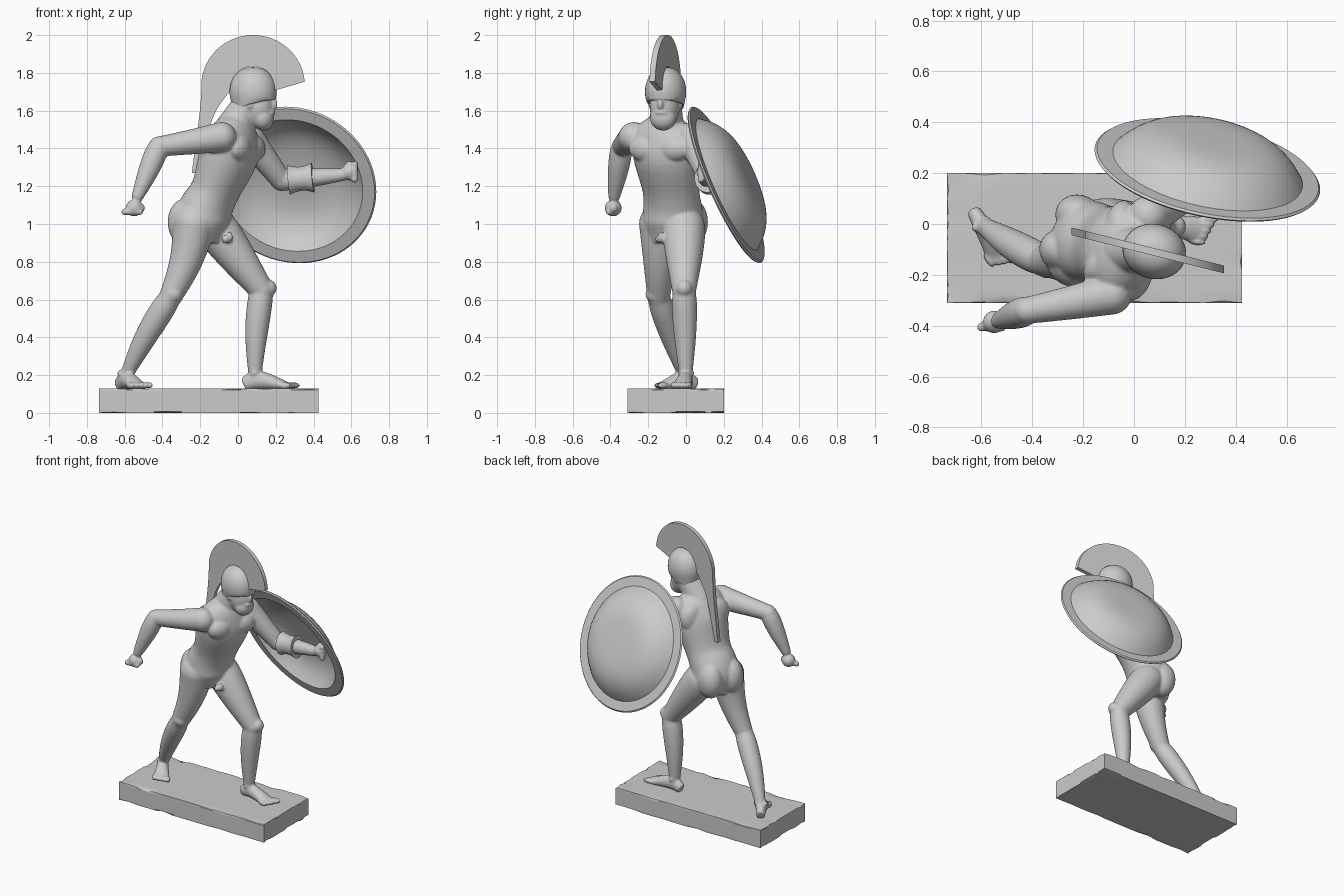
import bpy, bmesh, math, random
from mathutils import Vector, Matrix

random.seed(4)
if "Cube" in bpy.data.objects:
    bpy.data.objects.remove(bpy.data.objects["Cube"])

GREY = (.6, .6, .6, 1)
stone = bpy.data.materials.new("grey_stone")
stone.use_nodes = True
stone.diffuse_color = GREY
stone.node_tree.nodes["Principled BSDF"].inputs["Base Color"].default_value = GREY


def finish(bm, name, angle=35):
    """Turn a bmesh into a named, shaded object."""
    bmesh.ops.recalc_face_normals(bm, faces=bm.faces[:])
    mesh = bpy.data.meshes.new(name)
    bm.to_mesh(mesh)
    bm.free()
    mesh.materials.append(stone)
    ob = bpy.data.objects.new(name, mesh)
    bpy.context.collection.objects.link(ob)
    bpy.ops.object.select_all(action='DESELECT')
    ob.select_set(True)
    bpy.context.view_layer.objects.active = ob
    bpy.ops.object.shade_smooth_by_angle(angle=math.radians(angle))
    return ob


def spline(points, steps=5):
    """Catmull-Rom curve through tuples of any length."""
    out = []
    last = len(points) - 1
    for i in range(last):
        quad = points[max(i - 1, 0)], points[i], points[i + 1], points[min(i + 2, last)]
        for k in range(steps):
            t = k / steps
            out.append([b + t / 2 * (c - a + t * (2*a - 5*b + 4*c - d + t * (3*(b - c) + d - a)))
                        for a, b, c, d in zip(*quad)])
    return out + [list(points[last])]


def skin(bm, rings):
    """Join rings of points into a capped tube."""
    loops = [[bm.verts.new(point) for point in ring] for ring in rings]
    count = len(loops[0])
    for low, high in zip(loops, loops[1:]):
        for j in range(count):
            following = (j + 1) % count
            bm.faces.new((low[j], low[following], high[following], high[j]))
    bm.faces.new(loops[0])
    bm.faces.new(loops[-1])


def ring_angles(count):
    return [math.tau * j / count for j in range(count)]


def loft(bm, points, side):
    """Elliptical tube: each point is x, y, z, radius along side, other radius."""
    points = spline(points)
    centres = [Vector(point[:3]) for point in points]
    rings = []
    for i, (centre, point) in enumerate(zip(centres, points)):
        along = centres[min(i + 1, len(centres) - 1)] - centres[max(i - 1, 0)]
        along.normalize()
        across = Vector(side) - along * along.dot(Vector(side))
        across.normalize()
        other = along.cross(across)
        rings.append([centre + across * point[3] * math.cos(a) + other * point[4] * math.sin(a)
                      for a in ring_angles(32)])
    skin(bm, rings)


def blob(bm, centre, size, yaw=0):
    matrix = (Matrix.Translation(centre) @ Matrix.Rotation(math.radians(yaw), 4, 'Z')
              @ Matrix.Diagonal((*size, 1)))
    bmesh.ops.create_uvsphere(bm, u_segments=24, v_segments=14, radius=1, matrix=matrix)


def ball(bm, centre, radius):
    blob(bm, centre, (radius, radius, radius))


def limb(bm, start, end, start_radius, end_radius, muscle=0, bow=0):
    """Tapered limb segment with a muscle swelling and a forward or backward bow."""
    points = []
    for i in range(9):
        t = i / 8
        centre = start.lerp(end, t)
        centre.x += bow * math.sin(math.pi * t)
        radius = start_radius + (end_radius - start_radius) * t
        radius += muscle * math.sin(math.pi * t ** .7)
        points.append((*centre, radius, radius))
    loft(bm, points, (.1, 1, 0))
    ball(bm, start, start_radius)
    ball(bm, end, end_radius)


def fist(bm, centre, row, curl):
    """Palm with four curled fingers and a thumb."""
    ball(bm, centre, .045)
    for k in range(4):
        ball(bm, centre + row * (k - 1.5) * .026 + curl * .035, .019)
    ball(bm, centre + row * .035, .024)


def frame(x, y, yaw):
    """Placement function: forward, leftward, height for a turned part."""
    turn = Matrix.Rotation(math.radians(yaw), 3, 'Z')
    return lambda forward, left, z: Vector((x, y, z)) + turn @ Vector((forward, left, 0))


# Base slab with worn top and bottom edges
bm = bmesh.new()
bmesh.ops.create_cube(bm, size=1)
bmesh.ops.subdivide_edges(bm, edges=bm.edges[:], cuts=15, use_grid_fill=True)
slab_size, slab_centre = (1.16, .51, .13), (-.155, -.055, .065)
for v in bm.verts:
    worn = abs(v.co.z) > .499 and max(abs(v.co.x), abs(v.co.y)) > .499
    chip = random.random() ** 3 * .016 if worn else 0
    v.co = [c * (size - chip) + middle for c, size, middle in zip(v.co, slab_size, slab_centre)]
finish(bm, "base_slab", 30)

# Torso
TURN, LOOK = -25, -14
body = bmesh.new()
chest = frame(-.03, -.105, TURN)
hips = frame(-.18, -.07, TURN)
leftward = hips(0, 1, 0) - hips(0, 0, 0)
loft(body, [(-.19, -.07, .9, .13, .1), (-.19, -.07, 1, .165, .14), (-.17, -.07, 1.08, .16, .14),
            (-.12, -.08, 1.18, .155, .125), (-.05, -.1, 1.36, .185, .15),
            (-.02, -.11, 1.48, .18, .12), (0, -.11, 1.56, .085, .075)], leftward)
for s in (-1, 1):
    blob(body, chest(.085, s * .085, 1.4), (.055, .09, .07), TURN)
    blob(body, chest(-.08, s * .09, 1.41), (.05, .09, .1), TURN)
    blob(body, hips(-.075, s * .075, 1.01), (.095, .085, .125), TURN)
    ball(body, hips(.135, s * .016, .92), .022)
blob(body, hips(.15, 0, .93), (.018, .014, .03), TURN)

# Neck and bearded face
head = frame(.08, -.108, LOOK)
limb(body, chest(0, 0, 1.5), head(-.02, 0, 1.65), .095, .078)
for centre, size in ((head(0, 0, 1.7), (.11, .095, .11)), (head(.02, 0, 1.62), (.09, .08, .11)),
                     (head(.055, 0, 1.56), (.058, .07, .066)),
                     (head(.11, 0, 1.635), (.024, .016, .034)),
                     (head(.1, 0, 1.59), (.022, .035, .01))):
    blob(body, centre, size, LOOK)
for s in (-1, 1):
    blob(body, head(.095, s * .035, 1.668), (.022, .03, .01), LOOK)
    blob(body, head(0, s * .08, 1.635), (.02, .014, .03), LOOK)

# Arms: one swung back, one bent behind the shield
right_elbow, right_wrist = Vector((-.42, -.34, 1.41)), Vector((-.53, -.38, 1.15))
left_elbow, left_wrist = Vector((.23, .125, 1.23)), Vector((.55, .1, 1.26))
limb(body, chest(.02, -.18, 1.46), right_elbow, .08, .053, bow=.01)
limb(body, right_elbow, right_wrist, .054, .033, muscle=.011)
limb(body, chest(.02, .16, 1.46), left_elbow, .08, .056)
limb(body, left_elbow, left_wrist, .054, .034, muscle=.006)
fist(body, Vector((-.55, -.385, 1.085)), Vector((1, 0, 0)), Vector((-.3, -.6, -.6)))
fist(body, Vector((.59, .1, 1.275)), Vector((0, 0, 1)), Vector((.8, -.6, 0)))

# Legs: the right one pushing off, the left one bent forward
right_knee, right_ankle = Vector((-.36, -.145, .61)), Vector((-.6, 0, .18))
left_knee, left_ankle = Vector((.125, -.01, .65)), Vector((.09, 0, .18))
limb(body, hips(-.02, -.08, 1), right_knee, .115, .06, bow=.02)
limb(body, right_knee, right_ankle, .058, .031, muscle=.015, bow=-.012)
limb(body, hips(.03, .08, .98), left_knee, .112, .064, muscle=.008)
limb(body, left_knee, left_ankle, .06, .032, muscle=.014, bow=-.01)
ball(body, left_knee + Vector((.035, 0, .01)), .045)
ball(body, right_knee + Vector((.02, -.02, .02)), .05)

# Feet, ankle bones and toes
for ankle, yaw, length in ((left_ankle, -8, .17), (right_ankle, -59, .14)):
    foot = frame(ankle.x, ankle.y, yaw)
    across = foot(0, 1, 0) - foot(0, 0, 0)
    loft(body, [(*foot(-.06, 0, .15), .028, .035), (*foot(.02, 0, .175), .038, .048),
                (*foot(length, 0, .14), .053, .024)], across)
    for s in (-1, 1):
        ball(body, foot(0, s * .026, .21), .018)
    for k in range(5):
        toe = foot(length + .03 - k * .009, .048 - k * .024, .145)
        blob(body, toe, (.036, .013, .018), yaw)

warrior = finish(body, "warrior_body", 180)
fuse = warrior.modifiers.new("fuse", 'REMESH')
fuse.mode = 'VOXEL'
fuse.voxel_size = .007
fuse.use_smooth_shade = True
soften = warrior.modifiers.new("soften", 'SMOOTH')
soften.factor = .5
soften.iterations = 8

# Helmet bowl with a raised brow and a lowered neck guard
bm = bmesh.new()
rings = []
for i in range(13):
    rise = math.radians(i * 9.9 - 30)
    spread = math.cos(rise) ** .85
    rings.append([head(.126 * spread * math.cos(a), .108 * spread * math.sin(a),
                       1.7 + .13 * math.sin(rise)) for a in ring_angles(40)])
for j, a in enumerate(ring_angles(40)):
    rings[0][j].z += .025 * max(0, math.cos(a)) - .04 * max(0, -math.cos(a))
skin(bm, rings)
finish(bm, "helmet_bowl", 50)

# Tall crest: a fan around the bowl, then a tail tapering down the back
bm = bmesh.new()
outline = []
for i in range(13):
    a = math.radians(5 + i * 15)
    inner = a - (1 - i / 12) / 3
    outline.append([.08 + .275 * math.cos(a), 1.73 + .27 * math.sin(a),
                    .08 + .11 * math.cos(inner), 1.73 + .105 * math.sin(inner)])
outline += [(-.205, 1.57, -.13, 1.57), (-.245, 1.27, -.215, 1.27)]
skin(bm, [[(x, -.09 - x / 4 + half, z) for x, z, half in (
    (ox, oz, -.015), (ox, oz, .015), (ix, iz, .015), (ix, iz, -.015))]
    for ox, oz, ix, iz in spline(outline)])
finish(bm, "helmet_crest")

# Round shield: domed front, flat rim, hollow back
bm = bmesh.new()
RIM, DOME, DEPTH, THICK = .452, .38, .13, .016
dome = [(DOME * max(i / 16, .01), DEPTH * (1 - (i / 16) ** 4)) for i in range(17)]
profile = dome + [(RIM - .008, 0), (RIM, -THICK / 2), (RIM - .008, -THICK)]
profile += [(r, z - THICK) for r, z in reversed(dome)]
skin(bm, [[(r * math.cos(a), r * math.sin(a), z) for a in ring_angles(72)] for r, z in profile])
facing = Vector((.19, .895, .4)).to_track_quat('Z', 'Y').to_matrix().to_4x4()
bm.transform(Matrix.Translation((.29, .22, 1.21)) @ facing)
finish(bm, "round_shield", 25)

# Flared shield strap around the forearm
bm = bmesh.new()
strap = []
for i in range(5):
    flare = (i / 2 - 1) ** 2
    centre = left_elbow.lerp(left_wrist, .12 + i * .1)
    strap.append((*centre, .06 + .008 * flare, .064 + .015 * flare))
loft(bm, strap, (0, 1, 0))
finish(bm, "shield_arm_strap", 50)
